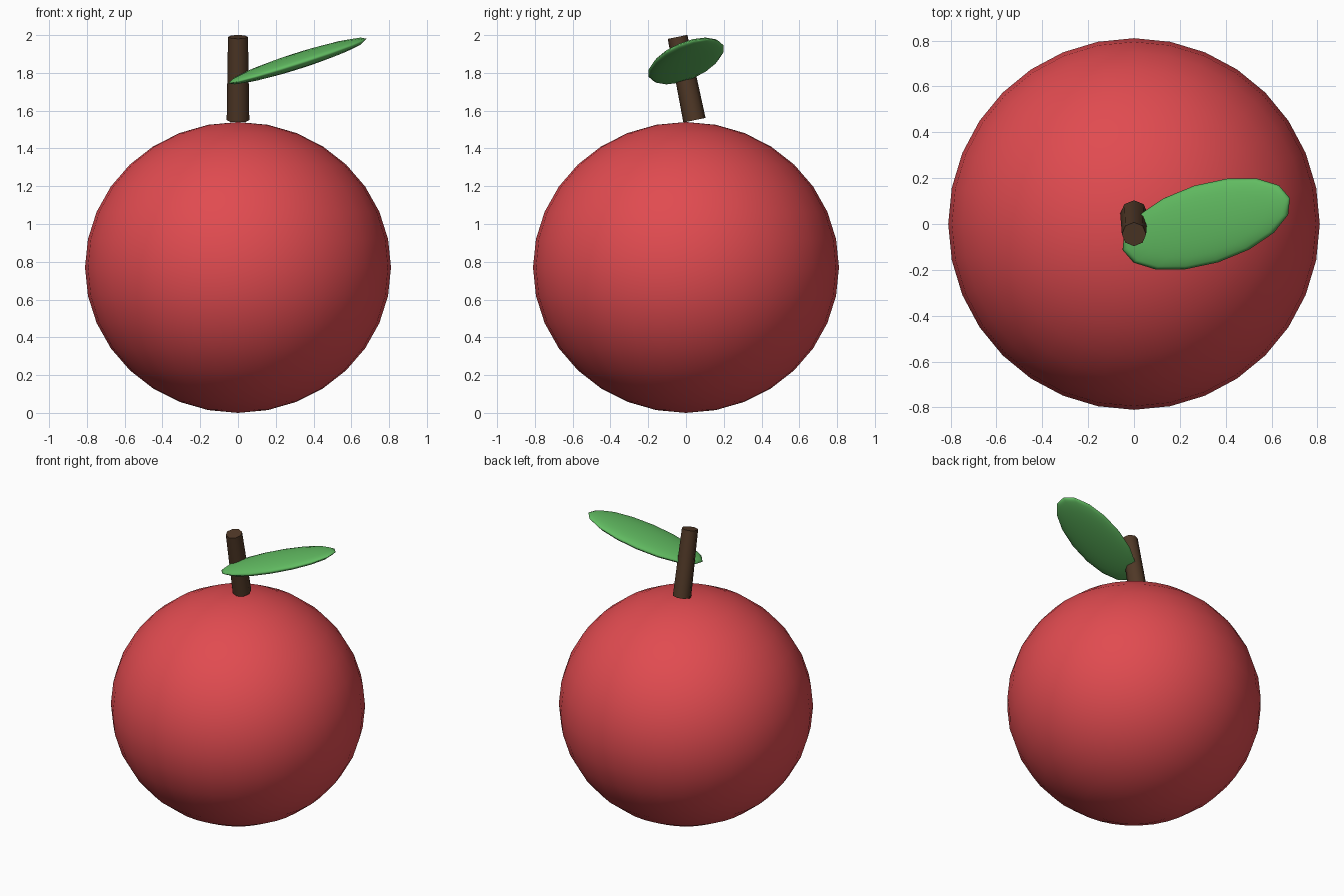
import bpy

if "Cube" in bpy.data.objects:
    bpy.data.objects.remove(bpy.data.objects["Cube"])


def finish(name, color, angle=None):
    """Name, colour and smooth the active object."""
    ob = bpy.context.object
    ob.name = name
    mat = bpy.data.materials.new(name + "_colour")
    mat.diffuse_color = (*color, 1)
    mat.use_nodes = True
    mat.node_tree.nodes["Principled BSDF"].inputs["Base Color"].default_value = mat.diffuse_color
    ob.data.materials.append(mat)
    if angle is None:
        bpy.ops.object.shade_smooth()
    else:
        bpy.ops.object.shade_smooth_by_angle(angle=angle)
    return ob


def ellipsoid(name, color, radii, location, rotation, segments, rings):
    bpy.ops.mesh.primitive_uv_sphere_add(segments=segments, ring_count=rings,
                                         radius=1, location=location, rotation=rotation)
    bpy.context.object.scale = radii
    return finish(name, color)


# Slightly squashed round fruit
ellipsoid("fruit_body", (0.75, 0.07, 0.08), (0.81, 0.81, 0.77),
          (0, 0, 0.77), (0, 0, 0), 32, 16)

# Tapered stem leaning towards the front
bpy.ops.mesh.primitive_cone_add(vertices=8, radius1=0.06, radius2=0.053, depth=0.45,
                                location=(0, 0, 1.77), rotation=(0.2, 0, 0))
finish("stem", (0.08, 0.04, 0.02), 0.9)

# Flat leaf rising outwards from the stem
ellipsoid("leaf", (0.12, 0.5, 0.12), (0.4, 0.175, 0.04),
          (0.315, 0, 1.863), (0, -0.3, 0.3), 16, 8)
